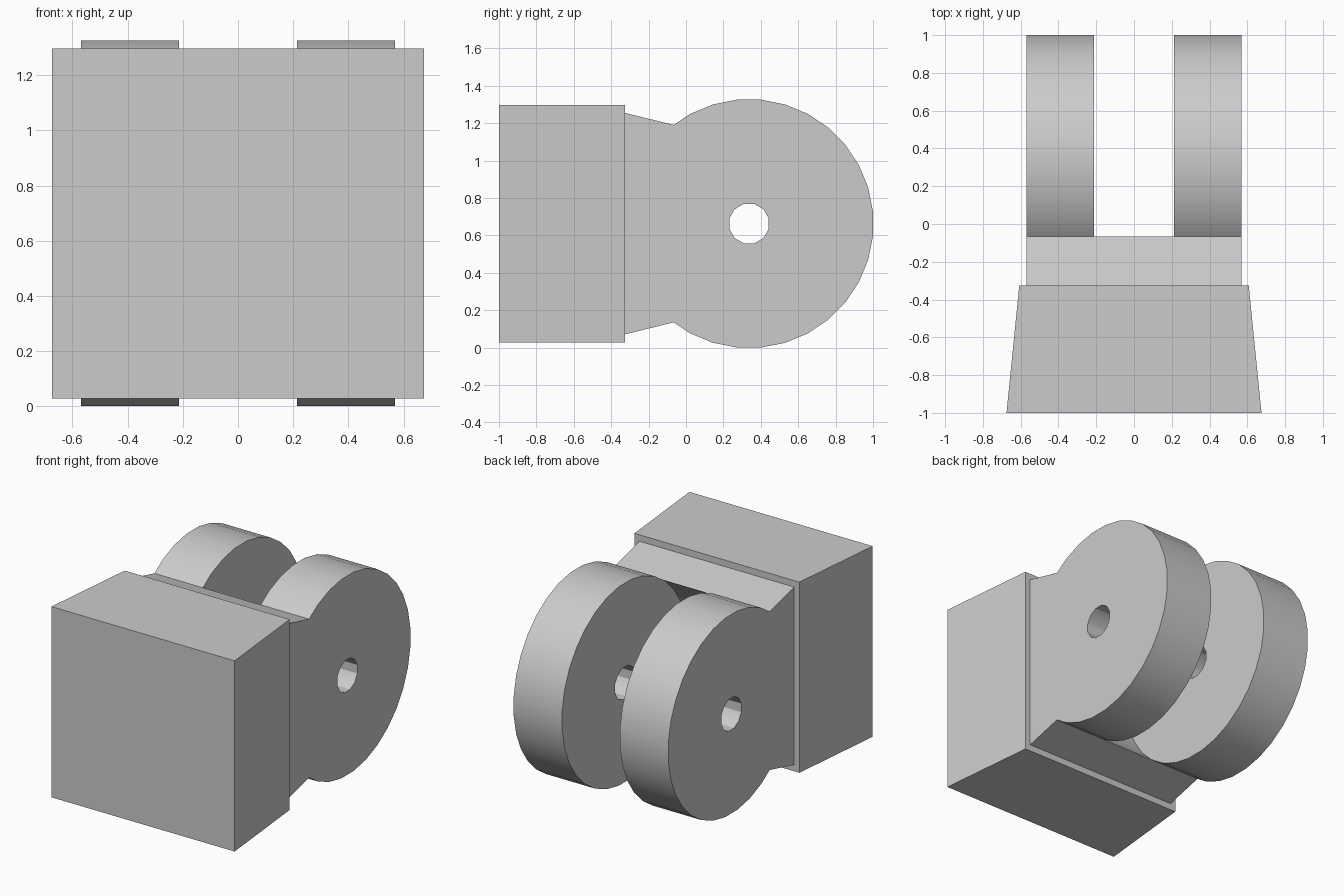
import bpy, bmesh
from math import cos, sin, pi

cube = bpy.data.objects.get("Cube")
if cube:
    bpy.data.objects.remove(cube, do_unlink=True)

GREY = (0.6, 0.6, 0.6, 1.0)
mat = bpy.data.materials.new("plain grey")
mat.use_nodes = True
mat.diffuse_color = GREY
mat.node_tree.nodes["Principled BSDF"].inputs["Base Color"].default_value = GREY

CY, CZ = 0.337, 0.6625       # pivot axis
RADIUS = 0.6625 / cos(pi / 32)


def ring(radius, sides, first=0, last=None):
    """Points of a circle round the pivot, as (y, z)."""
    last = sides if last is None else last
    angles = [(k + 0.5) * 2 * pi / sides for k in range(first, last)]
    return [(CY + radius * cos(a), CZ + radius * sin(a)) for a in angles]


def finish(name, bm):
    bmesh.ops.recalc_face_normals(bm, faces=bm.faces)
    mesh = bpy.data.meshes.new(name)
    bm.to_mesh(mesh)
    bm.free()
    mesh.materials.append(mat)
    obj = bpy.data.objects.new(name, mesh)
    bpy.context.collection.objects.link(obj)
    bpy.ops.object.select_all(action='DESELECT')
    obj.select_set(True)
    bpy.context.view_layer.objects.active = obj
    bpy.ops.object.shade_smooth_by_angle(angle=pi / 6)
    return obj


def prism(name, loops, x0, x1):
    """Fill side-on outlines (later loops are holes) and extrude along x."""
    bm = bmesh.new()
    edges = []
    for loop in loops:
        vs = [bm.verts.new((x0, y, z)) for y, z in loop]
        edges += [bm.edges.new((a, b)) for a, b in zip(vs, vs[1:] + vs[:1])]
    bmesh.ops.triangle_fill(bm, edges=edges, use_beauty=True, normal=(1, 0, 0))
    out = bmesh.ops.extrude_face_region(bm, geom=bm.faces[:], use_keep_orig=True)
    moved = [g for g in out["geom"] if isinstance(g, bmesh.types.BMVert)]
    bmesh.ops.translate(bm, verts=moved, vec=(x1 - x0, 0, 0))
    return finish(name, bm)


# Base block, narrowing in width towards the back
bm = bmesh.new()
bmesh.ops.create_cube(bm, size=1)
for v in bm.verts:
    front = v.co.y < 0
    v.co.x *= 1.35 if front else 1.215
    v.co.y = -1.0 if front else -0.325
    v.co.z = CZ + v.co.z * 1.27
finish("base_block", bm)

# Neck with sloped top and bottom and a hollow that follows the discs
neck = [(-0.34, 1.258), (-0.065, 1.19)]
neck += ring(RADIUS, 32, 11, 21)
neck += [(-0.065, 2 * CZ - 1.19), (-0.34, 2 * CZ - 1.258)]
prism("neck", [neck], -0.57, 0.57)

# Pair of clevis discs with a pin hole
for side, sign in (("left", 1), ("right", -1)):
    prism(side + "_disc", [ring(RADIUS, 32), ring(0.109, 12)],
          sign * 0.213, sign * 0.57)
